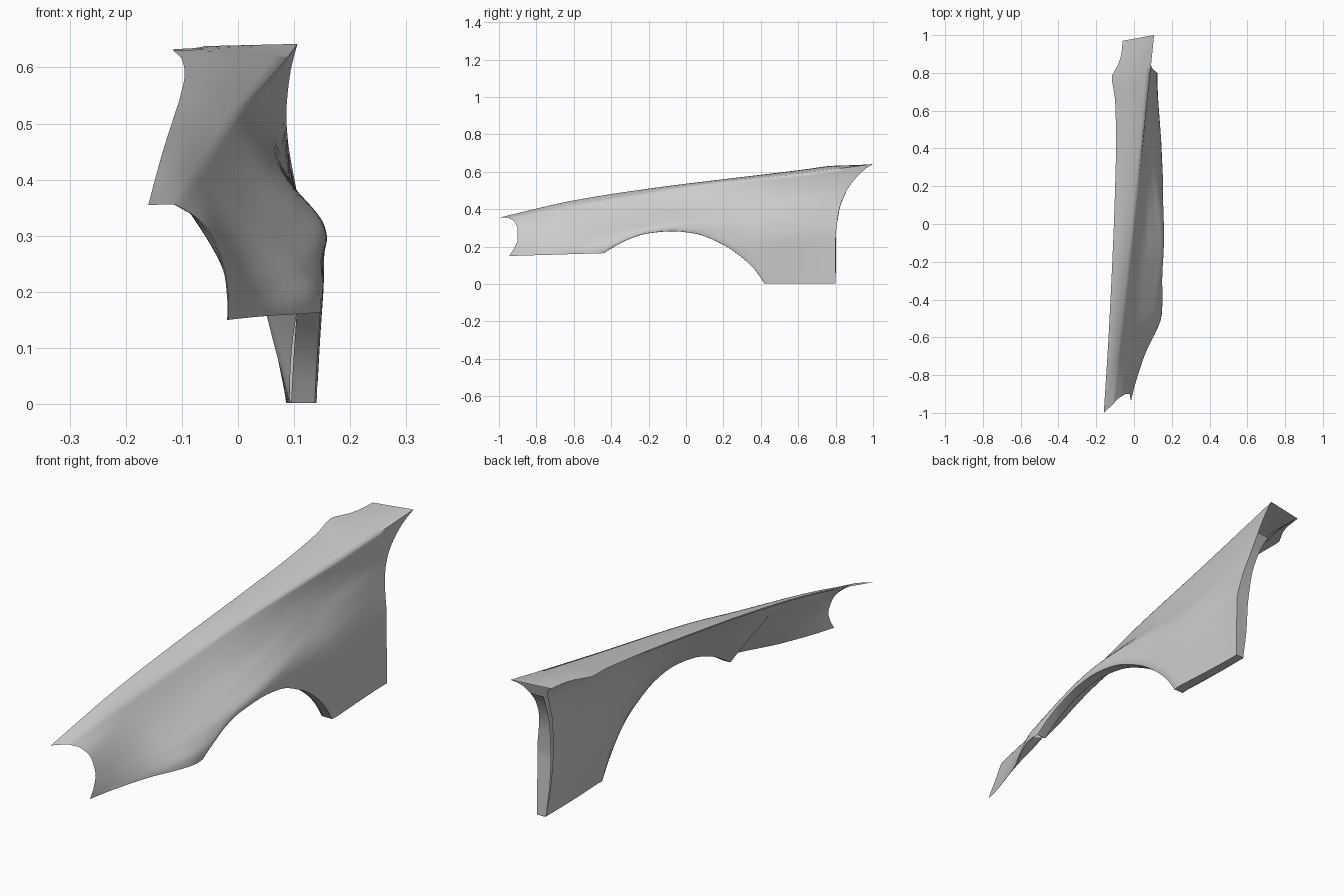
import bpy
from math import sin, pi

if "Cube" in bpy.data.objects:
    bpy.data.objects.remove(bpy.data.objects["Cube"])


def curve(pts):
    """Smooth non-overshooting curve through (t, value) points, clamped at the ends."""
    t, p = [a for a, b in pts], [b for a, b in pts]
    s = [(p[k + 1] - p[k]) / (t[k + 1] - t[k]) for k in range(len(t) - 1)]
    m = [s[0]] + [0 if a * b <= 0 else 2 * a * b / (a + b) for a, b in zip(s, s[1:])] + [s[-1]]

    def f(q):
        q = min(max(q, t[0]), t[-1])
        k = 0
        while k < len(s) - 1 and q > t[k + 1]:
            k += 1
        h = t[k + 1] - t[k]
        w = (q - t[k]) / h
        return (p[k] * (1 + 2 * w) * (1 - w) ** 2 + h * m[k] * w * (1 - w) ** 2
                + p[k + 1] * w * w * (3 - 2 * w) + h * m[k + 1] * w * w * (w - 1))
    return f


def lerp(a, b, t):
    return a + (b - a) * t


def sheet(name, rows, angle=0.6):
    """Grid surface; rows run along the part, columns across it."""
    n = len(rows[0])
    faces = [(i * n + j, i * n + j + 1, (i + 1) * n + j + 1, (i + 1) * n + j)
             for i in range(len(rows) - 1) for j in range(n - 1)]
    me = bpy.data.meshes.new(name)
    me.from_pydata([c for r in rows for c in r], [], faces)
    ob = bpy.data.objects.new(name, me)
    bpy.context.collection.objects.link(ob)
    bpy.ops.object.select_all(action='DESELECT')
    ob.select_set(True)
    bpy.context.view_layer.objects.active = ob
    bpy.ops.object.shade_smooth_by_angle(angle=angle)
    return ob


# Guide curves: shoulder crease, inner edge of the top, wheel arch, end edges
crease_z = curve([(-.96, .355), (-.6, .42), (-.3, .47), (0, .52), (.5, .578), (.8, .615), (1, .642)])
inner = [(-1, -.16, .355), (-.6, -.135, .447), (-.2, -.115, .51), (.1, -.103, .548),
         (.45, -.095, .59), (.65, -.1, .615), (.78, -.117, .632), (.84, -.085, .634),
         (.9, -.067, .636), (.97, -.06, .638)]
inner_x = curve([(y, x) for y, x, z in inner])
inner_z = curve([(y, z) for y, x, z in inner])
arch_z = curve([(-.44, .165), (-.4, .191), (-.3, .243), (-.2, .272), (-.07, .283), (.05, .27),
                (.2, .21), (.3, .142), (.37, .075), (.42, .005)])
front_y = curve([(.15, -.945), (.19, -.92), (.24, -.9), (.29, -.9), (.335, -.92), (.355, -.955)])
rear_y = curve([(0, .8), (.25, .8), (.3, .805), (.4, .82), (.5, .86), (.58, .92), (.62, .965), (.642, 1)])

# Side sections: x at given depths below the crease, for stations along y
depths = (0, .05, .1, .15, .2, .25, .35, .6)
stations = {
    -.955: (-.112, -.06, -.038, -.028, -.02, -.018, -.018, -.018),
    -.88: (-.102, -.054, -.03, -.015, -.005, 0, 0, 0),
    -.7: (-.08, -.044, -.012, .016, .04, .055, .058, .058),
    -.47: (-.053, -.018, .022, .07, .117, .146, .152, .152),
    -.1: (-.011, .021, .06, .112, .157, .163, .163, .163),
    .4: (.043, .05, .064, .085, .11, .13, .146, .142),
    .8: (.086, .082, .082, .088, .097, .107, .122, .124),
    1: (.106, .098, .094, .094, .1, .107, .122, .124)}
sections = {y: curve(list(zip(depths, xs))) for y, xs in stations.items()}


def side_x(y, z):
    d = crease_z(y) - z
    return curve([(s, f(d)) for s, f in sections.items()])(y)


def bottom_z(y):
    if y < -.44:
        return lerp(.15, .165, (y + .945) / .505)
    return arch_z(y) if y < .42 else .002


# Fender skin: top plate and side panel share the crease
marks = [(-.945, -.44, 14), (-.44, .42, 36), (.42, .8, 14)]
ys = [lerp(a, b, k / n) for a, b, n in marks for k in range(n)] + [.8]
TOP, SIDE = 8, 28
skin = []
for i, yb in enumerate(ys):
    u = (yb + .945) / 1.745
    yt, yi = lerp(-.955, 1, u), lerp(-1, .97, u)
    zt, zb = crease_z(yt), bottom_z(yb)
    a = (inner_x(yi), yi, inner_z(yi))
    c = (side_x(yt, zt), yt, zt)
    row = []
    for j in range(TOP):
        w = j / TOP
        p = [lerp(a[k], c[k], w) for k in range(3)]
        p[2] += .006 * sin(pi * w) * min(1, 8 * u, 8 * (1 - u))
        row.append(tuple(p))
    for j in range(SIDE + 1):
        v = j / SIDE
        z = lerp(zt, zb, v)
        zf, zr = lerp(.355, .15, v), lerp(.642, 0, v)
        y = lerp(yt, yb, v)
        y += (1 - u) * (front_y(zf) - lerp(-.955, -.945, v)) + u * (rear_y(zr) - lerp(1, .8, v))
        curl = .005 * max(0, (v - .92) / .08) ** 2 if 14 <= i <= 50 else 0
        row.append((side_x(y, z) - curl, y, z))
    skin.append(row)
sheet("fender_skin", skin, 1.5)

# Wheel arch return flange and sill flange, folded inward from the lower edge
lower = [r[-1] for r in skin]


def fold(p, width):
    x, y, z = p
    return [p, (x - .006, y, z - .001 if z > .01 else z), (x - width, y, z)]


arch = [fold(p, .042) for p in lower[14:51]]
sill = [fold(p, lerp(.042, .038, k / 14)) for k, p in enumerate(lower[50:])]
sheet("arch_flange", arch)
sheet("sill_flange", sill)

# Door-side flange; above it the pocket under the top plate stays open
flange_x = curve([(0, .086), (.15, .067), (.4, .055), (.5, .045), (.57, .02), (.61, -.02), (.642, -.06)])
rear = []
for x, y, z in reversed(skin[-1][TOP:]):
    if z < .57:
        rear.append([(lerp(x, flange_x(z), t), y - .004 * t, z) for t in (0, .15, .5, 1)])
sheet("door_flange", rear)

# Nearly flat inner panel from the inner top edge down to the flange edges;
# at the nose it runs out into the skin
low_in = lower[:14] + [r[-1] for r in arch] + [r[-1] for r in sill[1:]]
panel = []
for i, (row, low) in enumerate(zip(skin, low_in)):
    top = row[0]
    back = max(0, (i - 44) / 20)
    nose = max(0, 1 - i / 7)
    line = []
    for j in range(SIDE + 1):
        v = j / SIDE
        sx, sy, sz = row[TOP + j]
        z = lerp(top[2] - .003, low[2], v)
        x = lerp(lerp(top[0], low[0], v), flange_x(z), back)
        y = sy + (1 - v) * (top[1] - row[TOP][1]) - .004 * back
        line.append((lerp(x, sx - .002, nose), lerp(y, sy + .002, nose), lerp(z, sz, nose)))
    panel.append(line)
sheet("inner_panel", panel[::-1], 1.0)

# Two shallow mounting pads on the door flange
for k, (z0, z1) in enumerate(((.06, .25), (.34, .49))):
    pad = []
    for i in range(7):
        z = lerp(z0, z1, i / 6)
        y = rear_y(z) + .001
        xo = side_x(y, z) - .014
        pad.append([(xo, y, z), (xo - .02, y - .002, z)])
    sheet("mounting_pad_%d" % (k + 1), pad)
